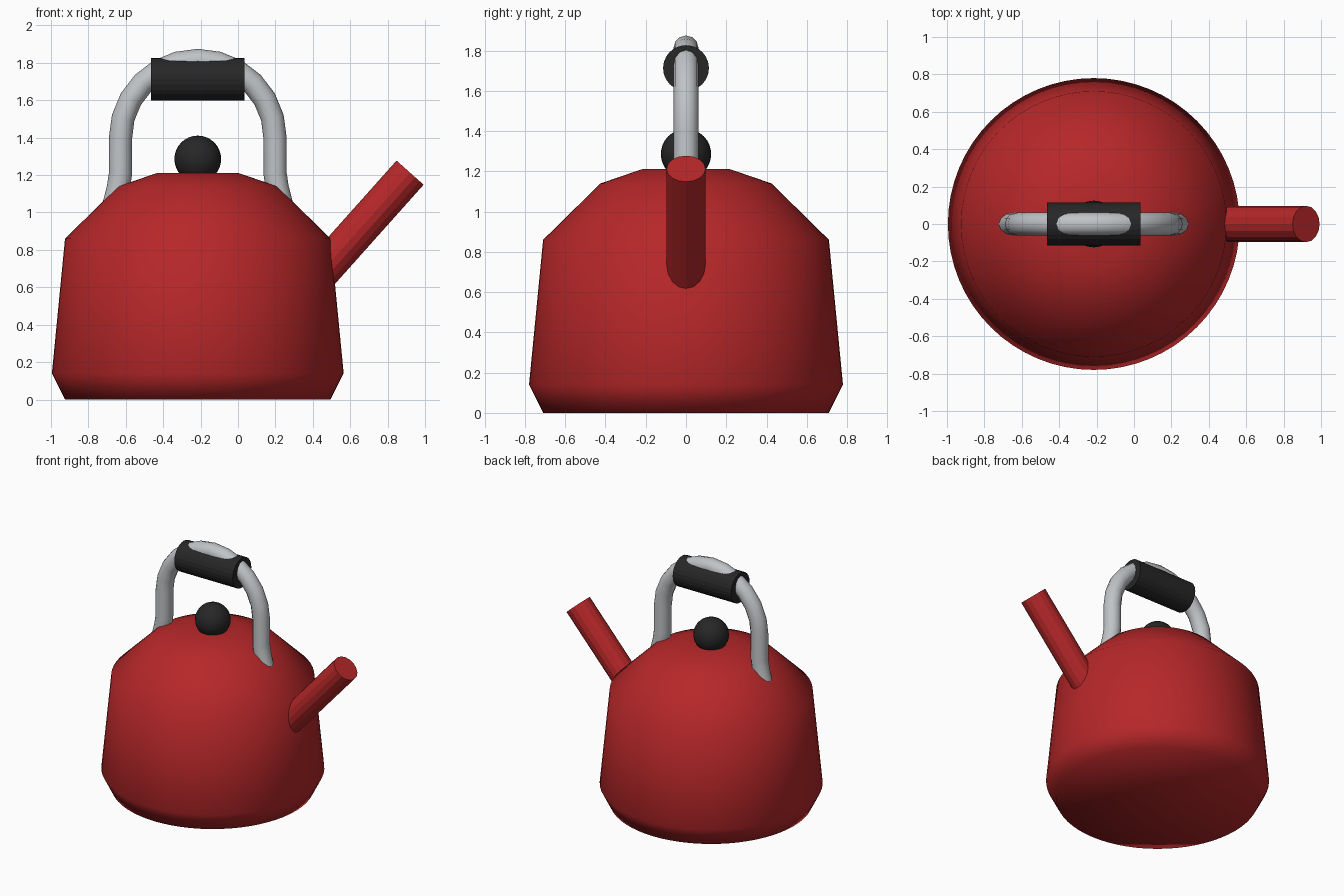
import bpy, bmesh, math
from mathutils import Vector

cube = bpy.data.objects.get("Cube")
if cube:
    bpy.data.objects.remove(cube, do_unlink=True)

CX = -0.215  # axis of the pot


def material(name, rgb):
    m = bpy.data.materials.new(name)
    m.use_nodes = True
    m.diffuse_color = (*rgb, 1)
    bsdf = next(n for n in m.node_tree.nodes if n.type == "BSDF_PRINCIPLED")
    bsdf.inputs["Base Color"].default_value = (*rgb, 1)
    return m


red = material("red enamel", (0.47, 0.02, 0.022))
steel = material("brushed steel", (0.53, 0.55, 0.57))
black = material("black plastic", (0.02, 0.02, 0.021))


def finish(obj, name, mat, smooth=True):
    obj.name = obj.data.name = name
    obj.data.materials.append(mat)
    for p in obj.data.polygons:
        p.use_smooth = smooth
    return obj


def rod(name, start, end, radius, sides, mat):
    a, b = Vector(start), Vector(end)
    bpy.ops.mesh.primitive_cylinder_add(vertices=sides, radius=radius,
                                        depth=(b - a).length, location=(a + b) / 2)
    obj = bpy.context.object
    obj.rotation_euler = (0, math.atan2((b - a).x, (b - a).z), 0)
    return finish(obj, name, mat, False)


# Pot body: lathed profile, smooth all over
def lathe(name, profile, steps, mat):
    bm = bmesh.new()
    verts = [bm.verts.new((r, 0, z)) for r, z in profile]
    edges = [bm.edges.new(pair) for pair in zip(verts, verts[1:])]
    bmesh.ops.spin(bm, geom=verts + edges, cent=(0, 0, 0), axis=(0, 0, 1),
                   angle=math.tau, steps=steps)
    bmesh.ops.remove_doubles(bm, verts=bm.verts, dist=0.0001)
    bmesh.ops.recalc_face_normals(bm, faces=bm.faces)
    mesh = bpy.data.meshes.new(name)
    bm.to_mesh(mesh)
    bm.free()
    obj = bpy.data.objects.new(name, mesh)
    bpy.context.collection.objects.link(obj)
    obj.location.x = CX
    return finish(obj, name, mat)


lathe("pot_body", [(0, 0), (0.71, 0), (0.78, 0.14), (0.71, 0.86),
                   (0.425, 1.14), (0.215, 1.212), (0, 1.212)], 64, red)

# Spout
rod("spout", (0.35, 0, 0.575), (0.92, 0, 1.213), 0.097, 16, red)

# Lid knob
bpy.ops.mesh.primitive_uv_sphere_add(segments=24, ring_count=16, radius=0.125,
                                     location=(CX, 0, 1.286))
finish(bpy.context.object, "lid_knob", black)

# Arched handle: semicircle on two legs whose feet kick outward
R, ARC_Z, STEPS = 0.413, 1.4, 12
arc = [(R * math.cos(math.pi * i / STEPS), ARC_Z + R * math.sin(math.pi * i / STEPS))
       for i in range(STEPS + 1)]
foot = [(R + 0.035, 1.04), (R + 0.012, 1.13), (R, 1.21)]
path = foot + arc + [(-x, z) for x, z in reversed(foot)]
curve = bpy.data.curves.new("handle", "CURVE")
curve.dimensions = "3D"
curve.bevel_depth = 0.062
curve.bevel_resolution = 4
curve.use_fill_caps = True
spline = curve.splines.new("POLY")
spline.points.add(len(path) - 1)
for point, (x, z) in zip(spline.points, path):
    point.co = (x, 0, z, 1)
handle = bpy.data.objects.new("handle", curve)
bpy.context.collection.objects.link(handle)
handle.location.x = CX
bpy.ops.object.select_all(action="DESELECT")
handle.select_set(True)
bpy.context.view_layer.objects.active = handle
bpy.ops.object.convert(target="MESH")
finish(bpy.context.object, "handle", steel)

# Handle grip
rod("handle_grip", (CX - 0.249, 0, 1.713), (CX + 0.249, 0, 1.713), 0.114, 24, black)
